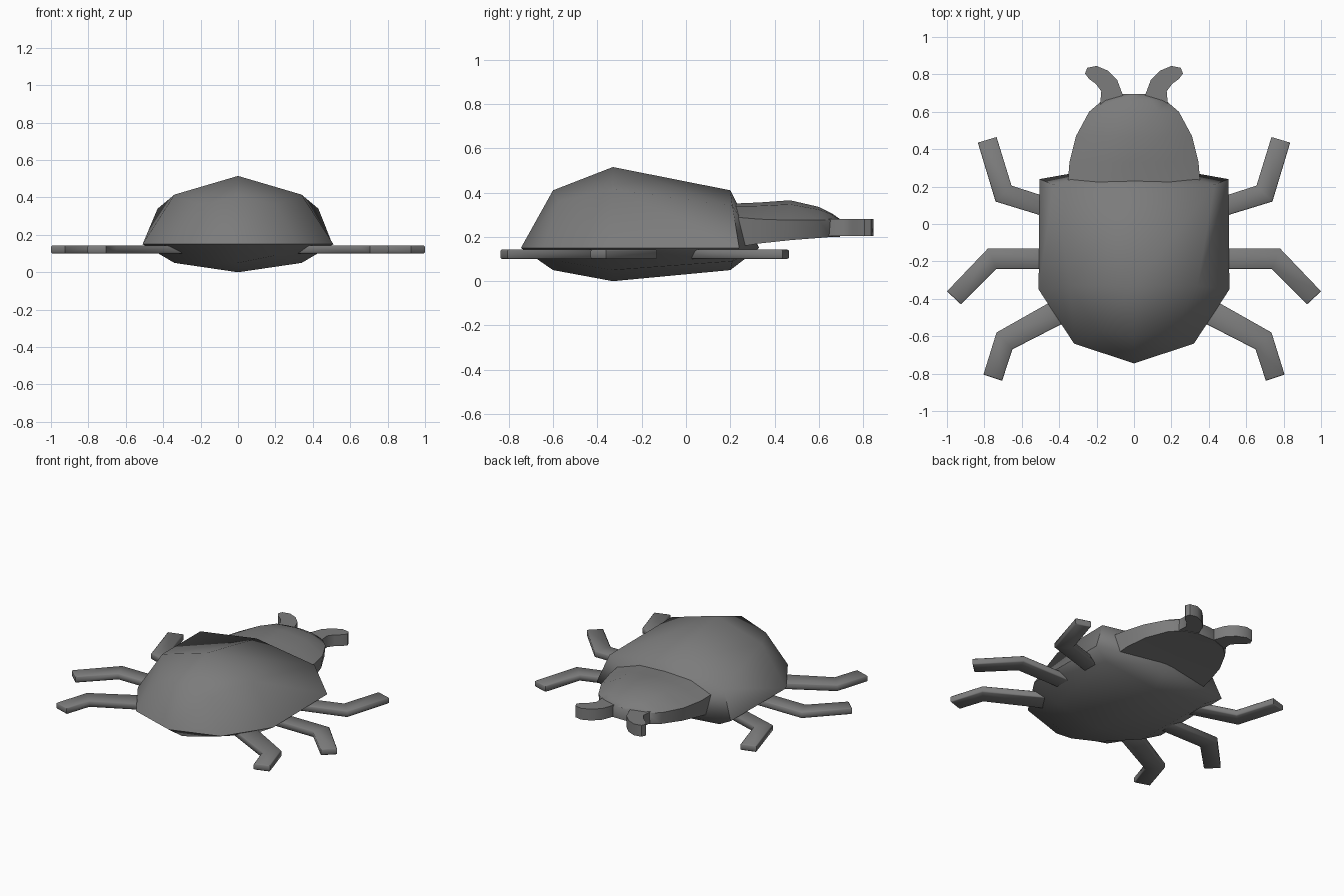
import bpy, bmesh, math

if "Cube" in bpy.data.objects:
    bpy.data.objects.remove(bpy.data.objects["Cube"])

# Dark grey used on every part
dark = bpy.data.materials.new("dark_grey")
dark.diffuse_color = (.2, .2, .2, 1)
dark.use_nodes = True
dark.node_tree.nodes["Principled BSDF"].inputs["Base Color"].default_value = dark.diffuse_color


def finish(bm, name, angle=40):
    bmesh.ops.remove_doubles(bm, verts=bm.verts, dist=0.0005)
    bmesh.ops.recalc_face_normals(bm, faces=bm.faces)
    me = bpy.data.meshes.new(name)
    bm.to_mesh(me)
    bm.free()
    me.materials.append(dark)
    ob = bpy.data.objects.new(name, me)
    bpy.context.collection.objects.link(ob)
    bpy.ops.object.select_all(action='DESELECT')
    ob.select_set(True)
    bpy.context.view_layer.objects.active = ob
    bpy.ops.object.shade_smooth_by_angle(angle=math.radians(angle))
    return ob


def loft(name, sections, back_tip=None, front_tip=None, angle=40):
    """Skin half sections (top centre to bottom centre), mirrored in x."""
    bm = bmesh.new()
    rings = []
    for s in sections:
        full = s + [(-x, y, z) for x, y, z in s[-2:0:-1]]
        rings.append([bm.verts.new(p) for p in full])
    n = len(rings[0])
    for a, b in zip(rings, rings[1:]):
        for i in range(n):
            j = (i + 1) % n
            bm.faces.new((a[i], a[j], b[j], b[i]))
    for ring, tip in ((rings[0], back_tip), (rings[-1], front_tip)):
        if tip:
            t = bm.verts.new(tip)
            for i in range(n):
                bm.faces.new((ring[i], ring[(i + 1) % n], t))
        else:
            bm.faces.new(ring)
    return finish(bm, name, angle)


def plate(name, outline, z0, z1, side, bevel):
    """Flat extruded outline, flipped to the left for side = -1."""
    bm = bmesh.new()
    f = bm.faces.new([bm.verts.new((side * x, y, z0)) for x, y in outline])
    ext = bmesh.ops.extrude_face_region(bm, geom=[f])["geom"]
    for v in ext:
        if isinstance(v, bmesh.types.BMVert):
            v.co.z = z1
    bmesh.ops.recalc_face_normals(bm, faces=bm.faces)
    if bevel:
        rim = [e for e in bm.edges if abs(e.verts[0].co.z - e.verts[1].co.z) < .001]
        bmesh.ops.bevel(bm, geom=rim, offset=bevel, segments=1,
                        profile=.5, affect='EDGES')
    return finish(bm, name, 50)


# Shell: pointed rim all round, low ridge above and shallow keel below
loft("shell", [
    [(0, -.60, .41), (.20, -.575, .36), (.32, -.64, .15), (.20, -.575, .09), (0, -.60, .05)],
    [(0, -.33, .515), (.34, -.33, .415), (.51, -.35, .15), (.34, -.33, .05), (0, -.33, 0)],
    [(0, .20, .41), (.43, .21, .34), (.505, .24, .15), (.40, .21, .09), (0, .20, .05)],
], back_tip=(0, -.745, .15), front_tip=(0, .33, .15), angle=62)

# Head: low dome over a side wall that tapers to the front
stations = [(.21, .355, .35, .29, .15), (.33, .345, .355, .28, .17),
            (.47, .31, .365, .275, .185), (.60, .24, .335, .275, .195),
            (.66, .17, .305, .275, .20), (.695, .07, .28, .27, .20)]
loft("head", [[(0, y, top), (w * .55, y, top - (top - rim) * .2), (w, y, rim),
               (w * .96, y, bot), (0, y, bot)] for y, w, top, rim, bot in stations], angle=50)

# Curved horns
horn = [(.06, .58), (.06, .69), (.09, .77), (.14, .82), (.20, .845), (.25, .835),
        (.262, .805), (.24, .775), (.205, .75), (.175, .71), (.18, .65), (.18, .58)]

# Bent flat legs
legs = {
    "front_leg": [(.25, .075), (.655, .205), (.735, .465), (.835, .435), (.74, .12), (.25, -.03)],
    "middle_leg": [(.25, -.13), (.78, -.13), (1.0, -.36), (.925, -.43), (.735, -.24), (.25, -.24)],
    "rear_leg": [(.31, -.34), (.735, -.58), (.805, -.805), (.705, -.838), (.65, -.67), (.26, -.47)],
}

for side, label in ((1, "right"), (-1, "left")):
    plate("horn_" + label, horn, .203, .28, side, 0)
    for name, outline in legs.items():
        plate(name + "_" + label, outline, .100, .143, side, .006)
